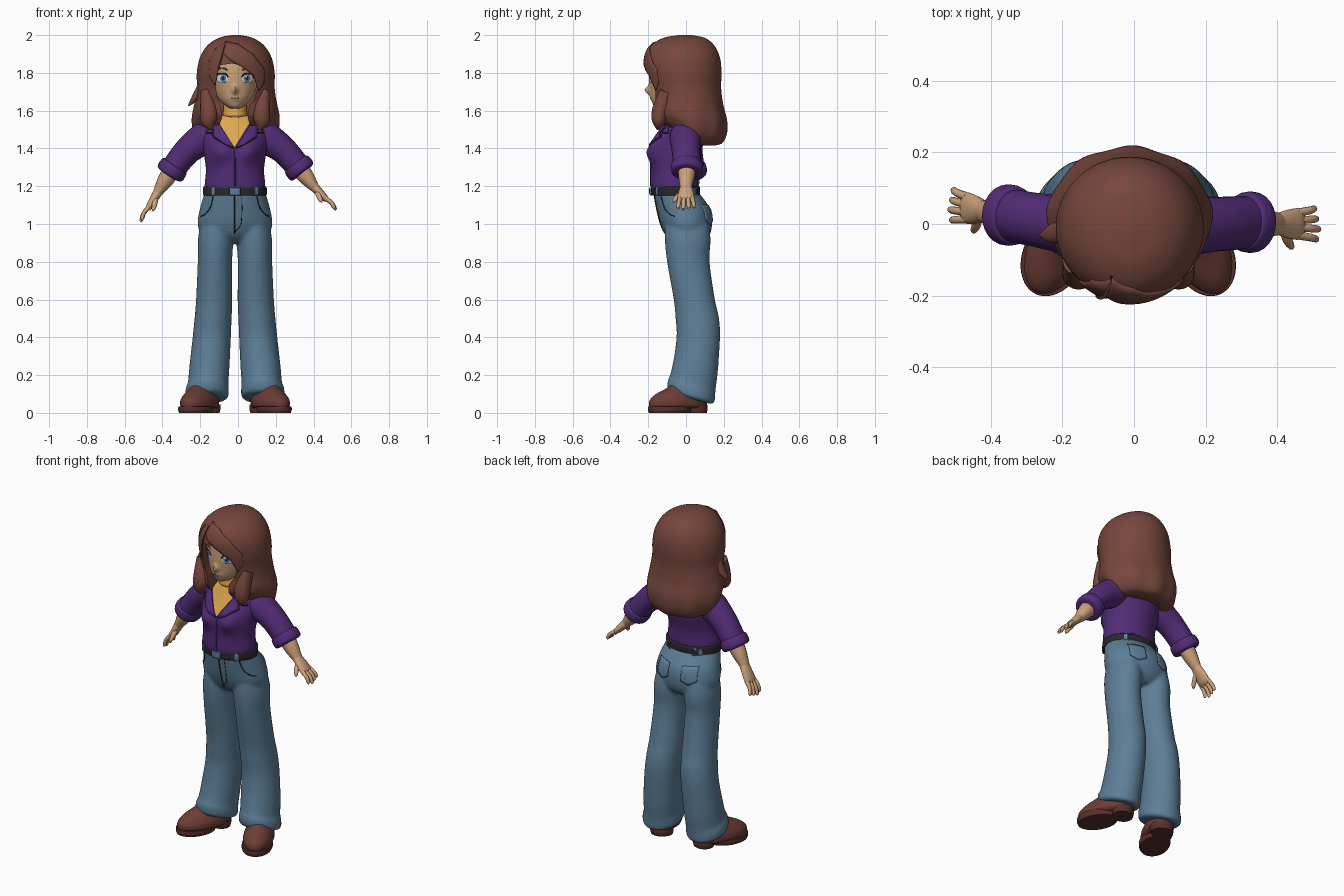
import bpy, bmesh
from math import sin, cos, pi, exp, radians
from mathutils import Vector
from mathutils.bvhtree import BVHTree

if "Cube" in bpy.data.objects:
    bpy.data.objects.remove(bpy.data.objects["Cube"])
CX = -0.016                                   # body centre line


def material(name, *rgb):
    m = bpy.data.materials.new(name)
    m.use_nodes = True
    m.diffuse_color = (*rgb, 1)
    m.node_tree.nodes["Principled BSDF"].inputs["Base Color"].default_value = (*rgb, 1)
    return m


HAIR = material("brown hair", .18, .062, .046)
SHIRT = material("purple cloth", .084, .025, .18)
JEANS = material("blue denim", .11, .21, .31)
SKIN = material("skin", .6, .36, .2)
GOLD = material("gold knit", .74, .39, .08)
DARK = material("dark leather", .02, .02, .022)
SHOE = material("brown leather", .15, .046, .034)
SOLE = material("dark sole", .09, .03, .025)
WHITE = material("eye white", .8, .8, .8)
IRIS = material("blue iris", .1, .25, .45)


def spline(rows, n):
    """Smooth curve through rows of numbers."""
    rows = [Vector(r) for r in rows]
    p = [rows[0] * 2 - rows[1]] + rows + [rows[-1] * 2 - rows[-2]]
    out = []
    for a, b, c, d in zip(p, p[1:], p[2:], p[3:]):
        for i in range(n):
            t = i / n
            out.append(b + (c - a) * (t / 2) + (a * 2 - b * 5 + c * 4 - d) * (t * t / 2)
                       + (b * 3 - a - c * 3 + d) * (t ** 3 / 2))
    return out + [rows[-1]]


def new_object(name, bm, mat):
    me = bpy.data.meshes.new(name)
    bm.to_mesh(me)
    bm.free()
    me.materials.append(mat)
    ob = bpy.data.objects.new(name, me)
    bpy.context.collection.objects.link(ob)
    return ob


def skin_rings(name, rings, mat, deform=None):
    bm = bmesh.new()
    loops = [[bm.verts.new(deform(c) if deform else c) for c in r] for r in rings]
    n = len(loops[0])
    for a, b in zip(loops, loops[1:]):
        for i in range(n):
            bm.faces.new((a[i], a[(i + 1) % n], b[(i + 1) % n], b[i]))
    bm.faces.new(loops[0])
    bm.faces.new(loops[-1])
    bmesh.ops.recalc_face_normals(bm, faces=bm.faces)
    return new_object(name, bm, mat)


def stack(name, rows, mat, deform=None, n=48, steps=5):
    """Level rings: z, centre x, half width, front y, back y."""
    rings = []
    for z, x, rx, yf, yb in spline(rows, steps):
        rings.append([Vector((x + rx * cos(2 * pi * i / n),
                              (yf + yb) / 2 + (yb - yf) / 2 * sin(2 * pi * i / n), z)) for i in range(n)])
    return skin_rings(name, rings, mat, deform)


def tube(name, rows, mat, n=16, steps=4):
    """Rings square to a path: x, y, z, radius, radius along y."""
    rows = spline(rows, steps)
    pts = [Vector(r[:3]) for r in rows]
    rings = []
    for i, r in enumerate(rows):
        t = (pts[min(i + 1, len(pts) - 1)] - pts[max(i - 1, 0)]).normalized()
        u = Vector((0, 1, 0)).cross(t).normalized()
        v = t.cross(u)
        rings.append([pts[i] + u * r[3] * cos(2 * pi * k / n) + v * r[4] * sin(2 * pi * k / n) for k in range(n)])
    return skin_rings(name, rings, mat)


def surface(ob):
    return BVHTree.FromPolygons([v.co.copy() for v in ob.data.vertices], [tuple(p.vertices) for p in ob.data.polygons])


def project(x, z, bvh, lift, side):
    start = Vector((x, side * 2, z))
    hit = bvh.ray_cast(start, Vector((0, -side, 0)))[0] or bvh.find_nearest(Vector((x, side * .15, z)))[0]
    return hit + Vector((0, side * lift, 0))


def patch(name, pts, bvh, mat, lift=.004, side=-1, thick=0):
    """Flat outline (x, z) laid on a surface."""
    bm = bmesh.new()
    bm.faces.new([bm.verts.new((x, 0, z)) for x, z in pts])
    bmesh.ops.triangulate(bm, faces=bm.faces)
    bmesh.ops.subdivide_edges(bm, edges=bm.edges, cuts=5, use_grid_fill=True)
    for v in bm.verts:
        v.co = project(v.co.x, v.co.z, bvh, lift, side)
    bmesh.ops.recalc_face_normals(bm, faces=bm.faces)
    if sum(f.normal.y * f.calc_area() for f in bm.faces) * side < 0:
        bmesh.ops.reverse_faces(bm, faces=bm.faces)
    ob = new_object(name, bm, mat)
    if thick:
        m = ob.modifiers.new("thickness", "SOLIDIFY")
        m.thickness = thick
    return ob


def stroke(name, pts, bvh, mat=DARK, r=.003, side=-1):
    cu = bpy.data.curves.new(name, "CURVE")
    cu.dimensions, cu.bevel_depth, cu.bevel_resolution = "3D", r, 1
    path = spline(pts, 6)
    sp = cu.splines.new("POLY")
    sp.points.add(len(path) - 1)
    for p, (x, z) in zip(sp.points, path):
        p.co = (*project(x, z, bvh, 0, side), 1)
    cu.materials.append(mat)
    bpy.context.collection.objects.link(bpy.data.objects.new(name, cu))


def ellipse(cx, cz, rx, rz):
    return [(cx + rx * cos(pi * i / 12), cz + rz * sin(pi * i / 12)) for i in range(24)]


def bake(ob):
    dg = bpy.context.evaluated_depsgraph_get()
    me = bpy.data.meshes.new_from_object(ob.evaluated_get(dg))
    ob.modifiers.clear()
    ob.data = me


def mirror(pts, s):
    return [(CX + s * x, z) for x, z in pts]


# Shirt with bust, and the knit showing in the open neck
def bust(c):
    w = exp(-((abs(c.x - CX) - .075) / .06) ** 2 - ((c.z - 1.385) / .06) ** 2)
    return c - Vector((0, .045 * w if c.y < -.07 else 0, 0))


shirt = stack("shirt", [(1.18, CX, .158, -.182, .06), (1.21, CX, .16, -.187, .064), (1.29, CX, .154, -.186, .065),
                        (1.38, CX, .166, -.176, .085), (1.46, CX, .178, -.155, .09), (1.53, CX, .15, -.125, .075),
                        (1.575, CX, .07, -.105, .04)], SHIRT, bust, 64, 6)
bm = bmesh.new()
bm.from_mesh(shirt.data)
for s in (1, -1):
    bmesh.ops.bisect_plane(bm, geom=bm.verts[:] + bm.edges[:] + bm.faces[:], plane_co=(CX - .004, 0, 1.405),
                           plane_no=(s, 0, -.62))
for f in bm.faces:
    c = f.calc_center_median()
    f.material_index = int(c.y < -.03 and abs(c.x - CX + .004) < .62 * (c.z - 1.405))
bm.to_mesh(shirt.data)
bm.free()
shirt.data.materials.append(GOLD)
on_shirt = surface(shirt)
stroke("button_placket", [(CX, 1.39), (CX, 1.3), (CX, 1.2)], on_shirt, SHIRT, .005)
for s, side in ((1, "left"), (-1, "right")):
    lapel = [(.004, 1.405), (.09, 1.54), (.125, 1.53), (.15, 1.485), (.112, 1.488), (.115, 1.465), (.06, 1.43)]
    patch(side + "_lapel", mirror(lapel, s), on_shirt, SHIRT, .01, -1, .008)
    stroke(side + "_lapel_edge", mirror([(.004, 1.4), (.06, 1.427), (.117, 1.463)], s), on_shirt, DARK, .004)
    stroke(side + "_collar_notch", mirror([(.112, 1.485), (.13, 1.483), (.152, 1.482)], s), on_shirt, DARK, .004)
stack("turtleneck", [(1.5, CX, .065, -.125, .03), (1.56, CX, .056, -.112, .02), (1.575, CX, .064, -.12, .025),
                     (1.6, CX, .062, -.118, .025), (1.63, CX, .06, -.115, .02), (1.64, CX, .045, -.1, .01)], GOLD)

# Jeans: hips and two flared legs fused together
def hem(c):
    t = max(0, min(1, (.3 - c.z) / .15))
    return c - Vector((0, 0, .28 * t * (c.y - .03)))


parts = [stack("jeans", [(.9, CX, .12, -.06, .09), (.94, CX, .175, -.105, .125), (1.0, CX, .198, -.135, .138),
                         (1.08, CX, .186, -.155, .128), (1.17, CX, .16, -.172, .066)], JEANS)]
for s in (1, -1):
    rows = [(.075, .148, .098, -.08, .13), (.09, .148, .114, -.097, .15), (.135, .146, .113, -.097, .155),
            (.16, .142, .107, -.087, .157), (.25, .135, .106, -.07, .17), (.4, .123, .101, -.05, .18),
            (.5, .116, .098, -.055, .175), (.6, .11, .096, -.065, .153), (.8, .106, .091, -.1, .125),
            (.92, .102, .094, -.112, .13), (1.03, .09, .085, -.11, .115)]
    parts.append(stack("leg", [(z, CX + s * x, rx, f, b) for z, x, rx, f, b in rows], JEANS, hem))
bm = bmesh.new()
for p in parts:
    bm.from_mesh(p.data)
jeans = parts[0]
bm.to_mesh(jeans.data)
bm.free()
for p in parts[1:]:
    bpy.data.objects.remove(p)
m = jeans.modifiers.new("fuse", "REMESH")
m.mode, m.voxel_size = "VOXEL", .009
m = jeans.modifiers.new("soften", "SMOOTH")
m.iterations = 6
bake(jeans)
if not jeans.data.materials:
    jeans.data.materials.append(JEANS)
on_jeans = surface(jeans)
stroke("fly", [(CX, 1.15), (CX, 1.05), (CX, .95)], on_jeans, DARK, .004)
stroke("fly_stitch", [(.02, 1.15), (.02, 1.05), (.012, .99), (CX, .96)], on_jeans, DARK, .002)
for s, side in ((1, "left"), (-1, "right")):
    stroke(side + "_front_pocket", mirror([(.115, 1.15), (.13, 1.09), (.155, 1.055), (.18, 1.04)], s), on_jeans)
    patch(side + "_back_pocket", mirror([(.045, 1.1), (.13, 1.105), (.135, 1.02), (.09, .995), (.045, 1.015)], s),
          on_jeans, JEANS, .008, 1, .008)

# Belt, loops and buckle
belt = stack("belt", [(z, CX, .164 + e, -.18 - e, .07 + e) for z, e in
                      ((1.15, 0), (1.155, .004), (1.175, .005), (1.193, .004), (1.198, 0))], DARK)
on_belt = surface(belt)
for x in (-.115, .115):
    for side in (-1, 1):
        patch("belt_loop", [(CX + x + a, z) for a, z in ((-.009, 1.145), (.009, 1.145), (.009, 1.2), (-.009, 1.2))],
              on_belt, JEANS, .007, side, .007)
patch("buckle", [(CX + a, z) for a, z in ((-.028, 1.15), (.028, 1.15), (.028, 1.2), (-.028, 1.2))],
      on_belt, JEANS, .01, -1, .009)

# Shoes, turned outward
for s, side in ((1, "left"), (-1, "right")):
    shoe = [stack(side + "_shoe", [(.025, 0, .07, -.19, .12), (.04, 0, .084, -.2, .128), (.07, 0, .083, -.195, .128),
                                   (.1, 0, .072, -.16, .125), (.13, 0, .058, -.1, .115), (.17, 0, .045, -.04, .1)], SHOE),
            stack(side + "_front_sole", [(0, 0, .08, -.2, .03), (.015, 0, .086, -.205, .035), (.035, 0, .085, -.204, .035)], SOLE),
            stack(side + "_heel", [(0, 0, .062, .015, .125), (.02, 0, .066, .012, .13), (.045, 0, .066, .01, .13)], SOLE)]
    for ob in shoe:
        ob.location = (CX + s * .172, -.01, 0)
        ob.rotation_euler = (0, 0, s * radians(25))


# Arms: sleeve, rolled cuff, forearm, palm and fingers
def arm(side, s, shoulder, cuff, wrist, tip):
    a, c, w, t = map(Vector, (shoulder, cuff, wrist, tip))
    d = (c - a).normalized()
    mid = a.lerp(c, .5) + Vector((s * .008, 0, .014))
    tube(side + "_sleeve", [(*(a - d * .05), .06, .06), (*a, .086, .082), (*mid, .073, .076), (*c, .066, .074)], SHIRT, 24)
    e = (w - c).normalized()
    tube(side + "_cuff", [(*(c + e * k), r, r + .007) for k, r in
                          ((-.035, .06), (-.028, .074), (0, .079), (.022, .075), (.03, .06), (.026, .045))], SHIRT, 24)
    tube(side + "_forearm", [(*c, .048, .048), (*c.lerp(w, .5), .042, .042), (*w, .028, .032),
                             (*w.lerp(t, .15), .02, .028)], SKIN)
    h = t - w
    tube(side + "_palm", [(*w, .026, .03), (*(w + h * .25), .022, .04), (*(w + h * .5), .018, .044),
                          (*(w + h * .62), .008, .034)], SKIN)
    for i in range(4):                        # fan of four fingers
        k = i - 1.5
        y = Vector((0, k, 0))
        root, end = w + h * .48 + y * .021, w + h * (1.0 - .05 * abs(k + .5)) + y * .029
        bend = root.lerp(end, .55) + Vector((s * .006, 0, .005))
        tube(side + "_finger", [(*root, .013, .012), (*bend, .011, .011), (*root.lerp(end, .93), .009, .009),
                                (*end, .003, .003)], SKIN, 10)
    b = w + h * .15
    tube(side + "_thumb", [(*b, .016, .016), (*(b + h * .18 + Vector((-s * .012, -.04, -.01))), .014, .014),
                           (*(b + h * .36 + Vector((-s * .022, -.062, -.012))), .01, .01),
                           (*(b + h * .42 + Vector((-s * .024, -.066, -.014))), .003, .003)], SKIN, 10)


arm("left", 1, (.135, -.005, 1.465), (.325, .005, 1.295), (.4, 0, 1.2), (.52, 0, 1.075))
arm("right", -1, (-.165, -.005, 1.465), (-.35, .025, 1.285), (-.42, .035, 1.175), (-.517, .055, 1.012))


# Head with a small nose and chin
def nose(c):
    w = .03 * exp(-((c.x - CX) / .013) ** 2 - ((c.z - 1.708) / .022) ** 2)
    lips = .006 * exp(-((c.x - CX) / .03) ** 2 - ((c.z - 1.665) / .015) ** 2)
    return c - Vector((0, w + lips if c.y < -.1 else 0, 0))


head = stack("head", [(1.612, CX, .025, -.15, -.06), (1.625, CX, .048, -.17, -.03), (1.66, CX, .085, -.182, .02),
                      (1.71, CX, .11, -.19, .07), (1.78, CX, .124, -.196, .1), (1.86, CX, .128, -.188, .1),
                      (1.93, CX, .09, -.14, .07)], SKIN, nose, 72, 8)
on_face = surface(head)
for s, side in ((1, "left"), (-1, "right")):
    ex, ez = CX + s * .067, 1.772
    patch(side + "_eye", ellipse(ex, ez, .03, .024), on_face, WHITE, .002)
    patch(side + "_iris", ellipse(ex - s * .004, ez, .017, .022), on_face, IRIS, .003)
    patch(side + "_pupil", ellipse(ex - s * .004, ez, .008, .012), on_face, DARK, .004)
    patch(side + "_eye_glint", ellipse(ex - .009, ez + .01, .005, .006), on_face, WHITE, .005)
    stroke(side + "_upper_lash", [(ex - .031, ez + .004), (ex - .018, ez + .022), (ex + .018, ez + .022),
                                  (ex + .031, ez + .004)], on_face, DARK, .004)
    stroke(side + "_lower_lash", [(ex - .02, ez - .02), (ex, ez - .025), (ex + .02, ez - .02)], on_face, DARK, .002)
    stroke(side + "_brow", [(ex - s * .03, 1.815), (ex, 1.826), (ex + s * .032, 1.816)], on_face, HAIR, .004)
stroke("mouth", [(CX - .02, 1.668), (CX, 1.665), (CX + .02, 1.668)], on_face, SHOE, .002)


# Hair: wavy shell, opened for the face, with swept fringe
def waves(c):
    t = max(0, min(1, (1.68 - c.z) / .2))
    front = max(0, min(1, (.07 - c.y) / .15))
    ripple = 1 + .022 * t * cos(9 * Vector((c.y, c.x)).angle_signed(Vector((1, 0))))
    return Vector((c.x * ripple, c.y * ripple, c.z + .085 * t * front))


HX = -.012
hair = stack("hair", [(1.415, HX, .13, -.06, .15), (1.43, HX, .185, -.13, .19), (1.48, HX, .222, -.172, .213),
                      (1.55, HX, .23, -.178, .215), (1.63, HX, .218, -.178, .197), (1.72, HX, .206, -.195, .186),
                      (1.8, HX, .206, -.212, .188), (1.88, HX, .19, -.214, .18), (1.945, HX, .15, -.185, .15),
                      (1.985, HX, .09, -.12, .1), (2.0, HX, .025, -.04, .03)], HAIR, waves, 96, 6)
on_hair = surface(hair)
opening = [(-.1, 1.84), (-.03, 1.85), (.03, 1.835), (.085, 1.79), (.108, 1.73), (.085, 1.66), (.058, 1.62),
           (.053, 1.56), (.07, 1.5), (.1, 1.38), (-.14, 1.38), (-.11, 1.5), (-.085, 1.56), (-.09, 1.62),
           (-.112, 1.68), (-.122, 1.76)]
cutter = skin_rings("face_opening", [[Vector((x, y, z)) for x, z in opening] for y in (-.5, -.035)], HAIR)
cutter.hide_render = True
m = hair.modifiers.new("open face", "BOOLEAN")
m.object, m.operation, m.solver = cutter, "DIFFERENCE", "EXACT"
bake(hair)
bpy.data.objects.remove(cutter)
patch("swept_fringe", [(-.062, 1.968), (0, 1.955), (.08, 1.9), (.14, 1.82), (.14, 1.75), (.112, 1.705), (.085, 1.785),
                       (.02, 1.832), (-.04, 1.865), (-.08, 1.905)], on_hair, HAIR, .009, -1, .009)
patch("side_fringe", [(-.066, 1.965), (-.085, 1.9), (-.1, 1.84), (-.112, 1.79), (-.122, 1.73), (-.15, 1.78),
                      (-.155, 1.86), (-.12, 1.93)], on_hair, HAIR, .007, -1, .007)
stroke("hair_parting", [(-.062, 1.968), (-.084, 1.905), (-.1, 1.85)], on_hair, DARK, .003)
tube("stray_lock", [(-.19, -.02, 1.74, .02, .03), (-.222, -.025, 1.68, .018, .03), (-.245, -.03, 1.645, .012, .018),
                    (-.264, -.03, 1.625, .002, .002)], HAIR)
for x, s in ((-.155, -1), (.125, 1)):
    tube("front_lock", [(x + s * .015, -.1, 1.7, .03, .04), (x, -.135, 1.6, .045, .045), (x, -.145, 1.54, .04, .035),
                        (x - s * .01, -.15, 1.5, .006, .006)], HAIR)

# Smooth shading with crisp edges
bpy.ops.object.select_all(action="DESELECT")
for ob in bpy.context.scene.objects:
    if ob.type == "MESH":
        ob.select_set(True)
        bpy.context.view_layer.objects.active = ob
bpy.ops.object.shade_smooth_by_angle(angle=radians(50))
